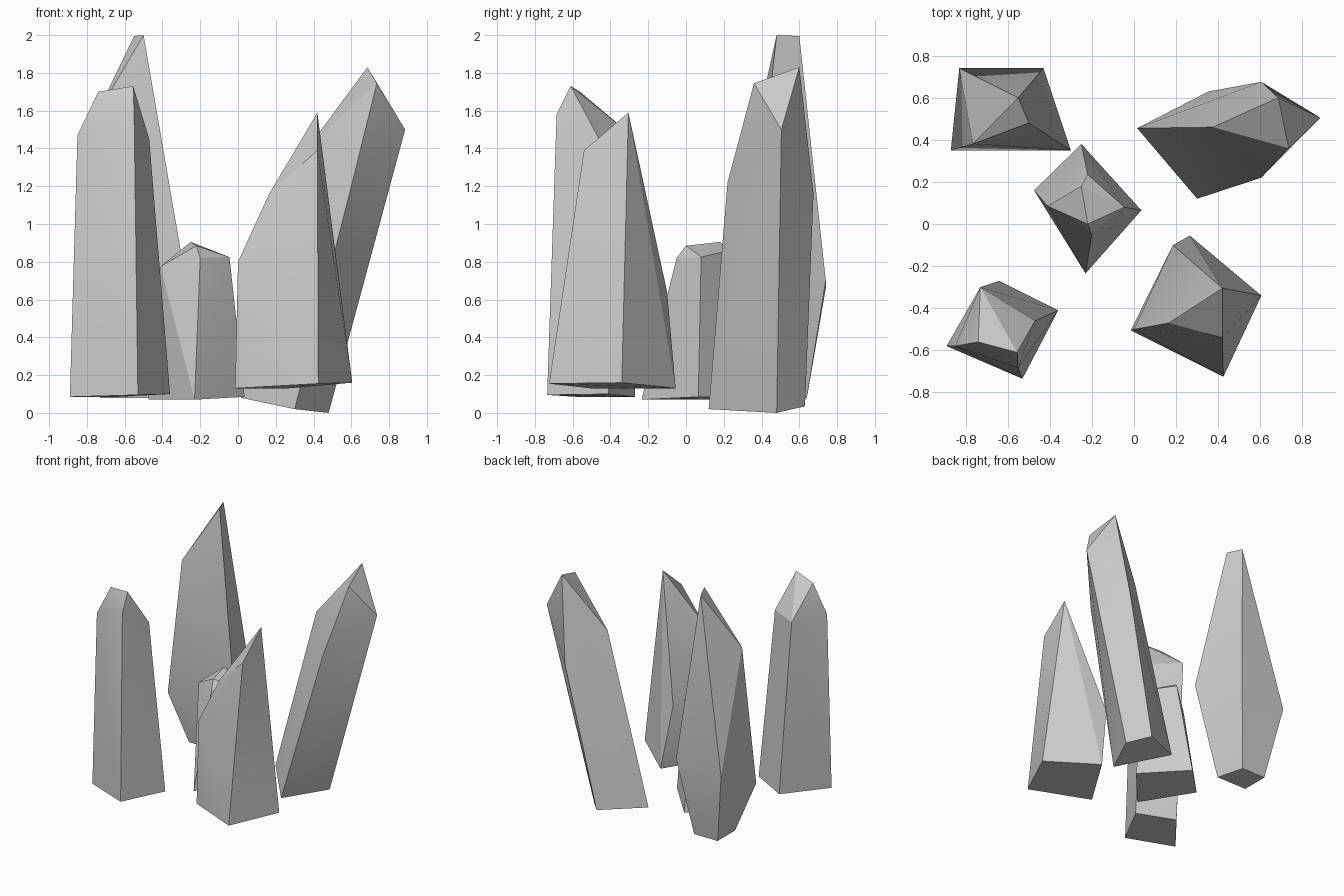
import bpy, bmesh, math

if "Cube" in bpy.data.objects:
    bpy.data.objects.remove(bpy.data.objects["Cube"])


def crystal(name, base, shoulder, tip):
    """Faceted shard: base ring, shoulder ring and chisel tip wrapped in a hull."""
    bm = bmesh.new()
    for p in base + shoulder + tip:
        bm.verts.new(p)
    bmesh.ops.convex_hull(bm, input=bm.verts[:])
    loose = [v for v in bm.verts if not v.link_faces]
    bmesh.ops.delete(bm, geom=loose, context='VERTS')
    # merge nearly coplanar triangles into clean facets
    bmesh.ops.dissolve_limit(bm, angle_limit=math.radians(1.5),
                             verts=bm.verts[:], edges=bm.edges[:])
    bmesh.ops.recalc_face_normals(bm, faces=bm.faces[:])
    me = bpy.data.meshes.new(name)
    bm.to_mesh(me)
    bm.free()
    ob = bpy.data.objects.new(name, me)
    bpy.context.collection.objects.link(ob)
    bpy.ops.object.select_all(action='DESELECT')
    ob.select_set(True)
    bpy.context.view_layer.objects.active = ob
    bpy.ops.object.shade_smooth_by_angle(angle=math.radians(22))
    return ob


# Upright column, front left
crystal("front_left_crystal",
        [(-.89, -.58, .085), (-.53, -.735, .095), (-.36, -.41, .10), (-.64, -.27, .085)],
        [(-.85, -.58, 1.47), (-.55, -.685, 1.58), (-.47, -.46, 1.45), (-.73, -.30, 1.48)],
        [(-.74, -.56, 1.70), (-.555, -.61, 1.73)])

# Tallest spindle with narrow foot, back left
crystal("back_left_crystal",
        [(-.73, .42, .08), (-.46, .42, .08), (-.52, .64, .08), (-.73, .64, .08)],
        [(-.87, .35, .47), (-.30, .35, .84), (-.43, .74, .70), (-.83, .74, .66)],
        [(-.765, .38, 1.55), (-.50, .48, 2.0), (-.55, .60, 1.995)])

# Short stub in the centre
crystal("centre_crystal",
        [(-.475, .16, .07), (-.23, -.235, .07), (.035, .065, .085), (-.25, .38, .08)],
        [(-.41, .085, .775), (-.20, -.05, .82), (-.045, .08, .825), (-.22, .235, .86)],
        [(-.25, .18, .905), (-.22, .0, .885)])

# Slanted blade, front right
crystal("front_right_crystal",
        [(-.015, -.505, .13), (.425, -.725, .155), (.605, -.34, .16), (.265, -.055, .13)],
        [(.0, -.50, .80), (.42, -.54, 1.39), (.185, -.10, .64)],
        [(.165, -.47, 1.16), (.42, -.305, 1.59)])

# Leaning column, back right
crystal("back_right_crystal",
        [(.015, .455, .08), (.30, .12, .02), (.48, .48, .0), (.355, .63, .035)],
        [(.375, .46, 1.41), (.605, .22, 1.22), (.885, .505, 1.50), (.605, .675, 1.16)],
        [(.735, .36, 1.745), (.685, .60, 1.83)])
